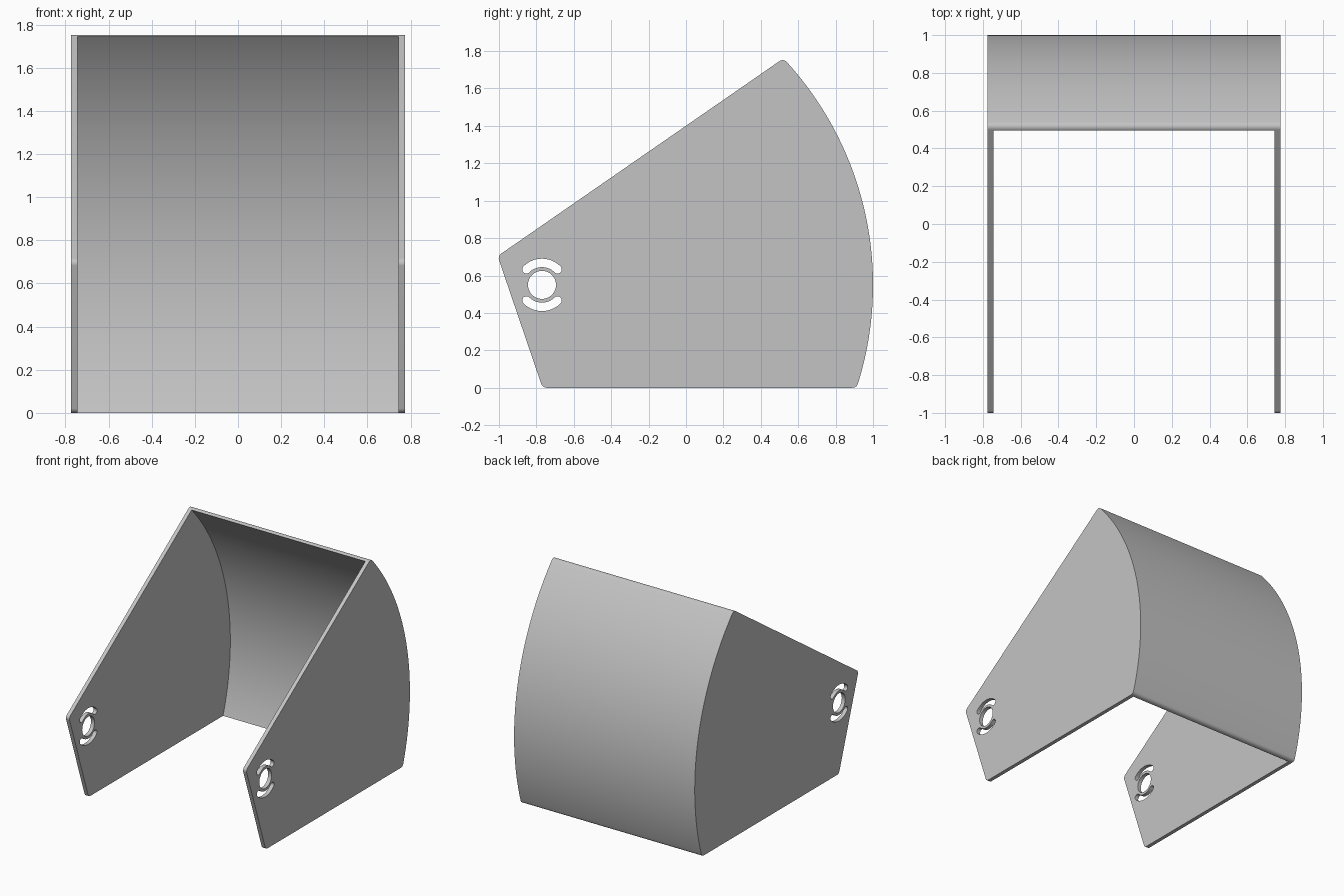
import bpy, bmesh, math
from mathutils import Vector

default = bpy.data.objects.get("Cube")
if default:
    bpy.data.objects.remove(default, do_unlink=True)

PIVOT = Vector((-0.77, 0.55))      # (y, z) of the hinge
R_OUT, WALL, HALF = 1.77, 0.03, 0.775
TAU = 2 * math.pi


def arc(r, a0, a1, n, c=PIVOT):
    """Points on an arc in the (y, z) plane, both ends included."""
    return [c + r * Vector((math.cos(a0 + (a1 - a0) * i / n),
                            math.sin(a0 + (a1 - a0) * i / n))) for i in range(n + 1)]


def fillet(prev, corner, nxt, r=0.03, n=8):
    """Round one polygon corner."""
    a, b = (prev - corner).normalized(), (nxt - corner).normalized()
    half = a.angle(b) / 2
    centre = corner + (a + b).normalized() * r / math.sin(half)
    t = r / math.tan(half)
    s, e = corner + a * t - centre, corner + b * t - centre
    return [centre + s.lerp(e, i / n).normalized() * r for i in range(n + 1)]


def prism(name, pts, half):
    """Extrude a (y, z) outline along x."""
    bm = bmesh.new()
    face = bm.faces.new([bm.verts.new((-half, p.x, p.y)) for p in pts])
    ext = bmesh.ops.extrude_face_region(bm, geom=[face])
    verts = [v for v in ext["geom"] if isinstance(v, bmesh.types.BMVert)]
    bmesh.ops.translate(bm, verts=verts, vec=(2 * half, 0, 0))
    bmesh.ops.recalc_face_normals(bm, faces=bm.faces)
    mesh = bpy.data.meshes.new(name)
    bm.to_mesh(mesh)
    bm.free()
    obj = bpy.data.objects.new(name, mesh)
    bpy.context.collection.objects.link(obj)
    return obj


def slot(mid):
    """Curved slot with round ends, centred on angle mid."""
    r, w, q = 0.1175, 0.0225, math.pi / 4
    a, b = mid - q, mid + q
    end_b = PIVOT + r * Vector((math.cos(b), math.sin(b)))
    end_a = PIVOT + r * Vector((math.cos(a), math.sin(a)))
    return (arc(r + w, a, b, 20) + arc(w, b, b + math.pi, 10, end_b)[1:]
            + arc(r - w, b, a, 20)[1:] + arc(w, a + math.pi, a + TAU, 10, end_a)[1:-1])


# Side outline: two front corners, then the curved back from bottom to top
back = arc(R_OUT, math.asin(-0.55 / R_OUT), math.atan2(1.211, 1.291), 40)
raw = [Vector((-1.007, 0.704)), Vector((-0.767, 0))] + back
outline = []
for i, p in enumerate(raw):
    if i in (0, 1, 2, len(raw) - 1):
        outline += fillet(raw[i - 1], p, raw[(i + 1) % len(raw)])
    else:
        outline.append(p)
shield = prism("curved_shield", outline, HALF)

# Hollow interior, hinge holes and adjustment slots
cutters = [
    prism("interior_cutter", arc(R_OUT - WALL, 0, TAU, 240)[:-1], HALF - WALL),
    prism("hinge_hole_cutter", arc(0.075, 0, TAU, 48)[:-1], 1),
    prism("upper_slot_cutter", slot(math.pi / 2), 1),
    prism("lower_slot_cutter", slot(-math.pi / 2), 1),
]
bpy.ops.object.select_all(action='DESELECT')
bpy.context.view_layer.objects.active = shield
shield.select_set(True)
for c in cutters:
    c.hide_render = True
    mod = shield.modifiers.new(c.name, 'BOOLEAN')
    mod.operation, mod.solver, mod.object = 'DIFFERENCE', 'EXACT', c
    bpy.ops.object.modifier_apply(modifier=mod.name)
    bpy.data.objects.remove(c, do_unlink=True)

# Plain grey finish
grey = bpy.data.materials.new("light_grey")
grey.use_nodes = True
colour = (0.55, 0.55, 0.55, 1)
grey.diffuse_color = colour
grey.node_tree.nodes["Principled BSDF"].inputs["Base Color"].default_value = colour
shield.data.materials.clear()
shield.data.materials.append(grey)
bpy.ops.object.shade_smooth_by_angle(angle=math.radians(30))
